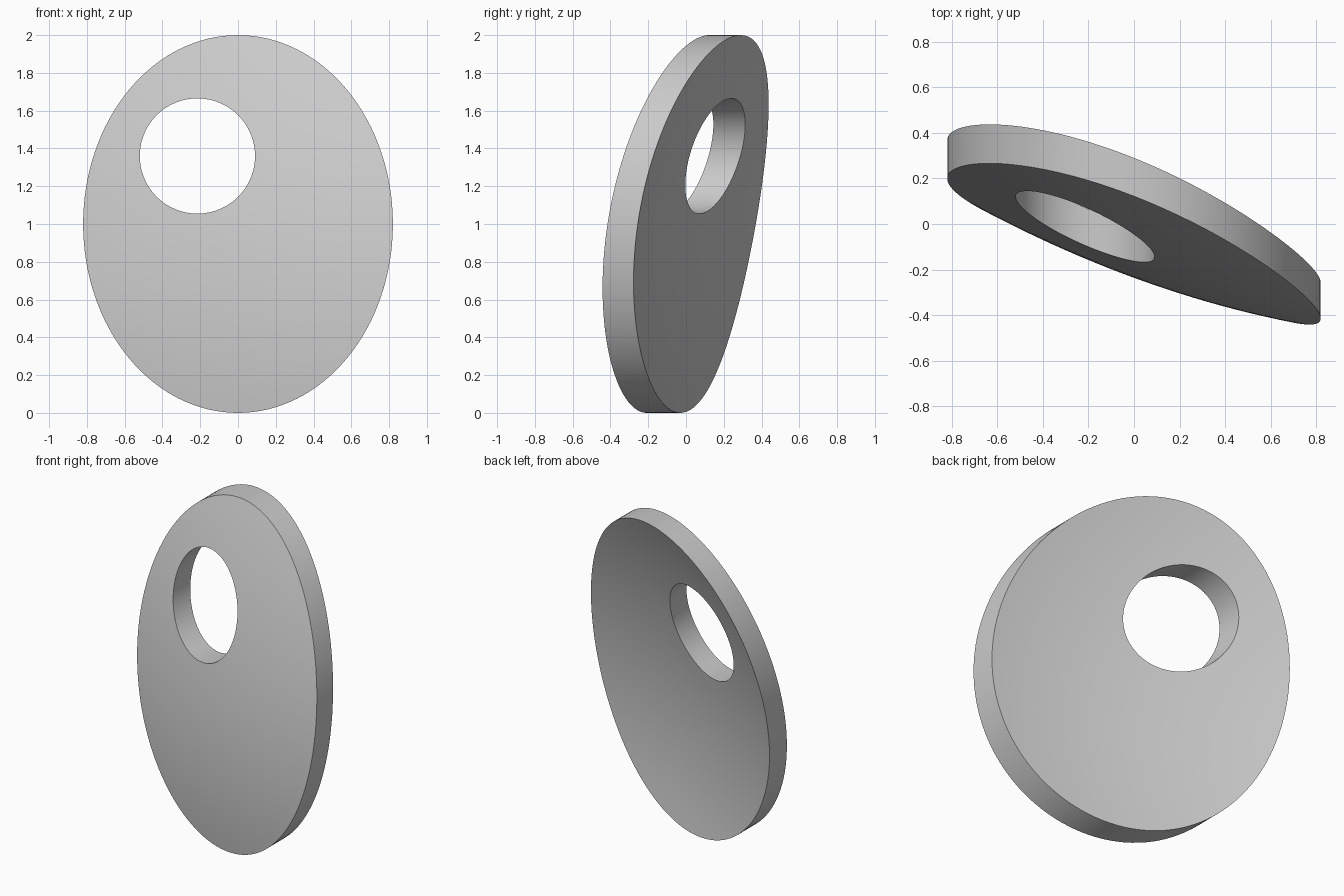
import bpy
import bmesh
from math import cos, sin, pi, radians

cube = bpy.data.objects.get("Cube")
if cube:
    bpy.data.objects.remove(cube, do_unlink=True)

SEGMENTS, RINGS = 128, 16
# Offset, x slope, z slope, x bend, twist and z bend of each dished face
FRONT = (-0.19, -0.375, 0.165, 0.122, -0.015, 0.147)
BACK = (-0.025, -0.381, 0.16, 0.122, -0.02, 0.155)


def dish(x, z, face):
    """Depth of a gently dished, tilted face at a point of the outline."""
    offset, slope_x, slope_z, bend_x, twist, bend_z = face
    h = z - 1
    return offset + slope_x * x + slope_z * h + bend_x * x * x + twist * x * h + bend_z * h * h


def outline(t, angle):
    """Blend from the round hole (t = 0) to the oval rim (t = 1)."""
    hole = (-0.215 + 0.305 * cos(angle), 1.36 + 0.305 * sin(angle))
    rim = (0.82 * cos(angle), 1 + sin(angle))
    return [h + (r - h) * t for h, r in zip(hole, rim)]


# Closed loops: out across the front face, then back across the rear face
bm = bmesh.new()
loops = []
steps = [i / RINGS for i in range(RINGS + 1)]
for face, order in ((FRONT, steps), (BACK, steps[::-1])):
    for t in order:
        loop = []
        for s in range(SEGMENTS):
            x, z = outline(t, 2 * pi * s / SEGMENTS)
            loop.append(bm.verts.new((x, dish(x, z, face), z)))
        loops.append(loop)

# Skin the loops; the joins between faces form the rim and the hole wall
for i, a in enumerate(loops):
    b = loops[(i + 1) % len(loops)]
    for s in range(SEGMENTS):
        n = (s + 1) % SEGMENTS
        bm.faces.new((a[s], a[n], b[n], b[s]))
bmesh.ops.recalc_face_normals(bm, faces=bm.faces)

mesh = bpy.data.meshes.new("curved_plate")
bm.to_mesh(mesh)
bm.free()
plate = bpy.data.objects.new("curved_plate", mesh)
bpy.context.collection.objects.link(plate)

# Plain grey
grey = bpy.data.materials.new("light_grey")
grey.use_nodes = True
grey.diffuse_color = (0.6, 0.6, 0.6, 1)
grey.node_tree.nodes["Principled BSDF"].inputs["Base Color"].default_value = (0.6, 0.6, 0.6, 1)
mesh.materials.append(grey)

# Smooth curved faces with crisp rims
bpy.ops.object.select_all(action="DESELECT")
plate.select_set(True)
bpy.context.view_layer.objects.active = plate
bpy.ops.object.shade_smooth_by_angle(angle=radians(35))
